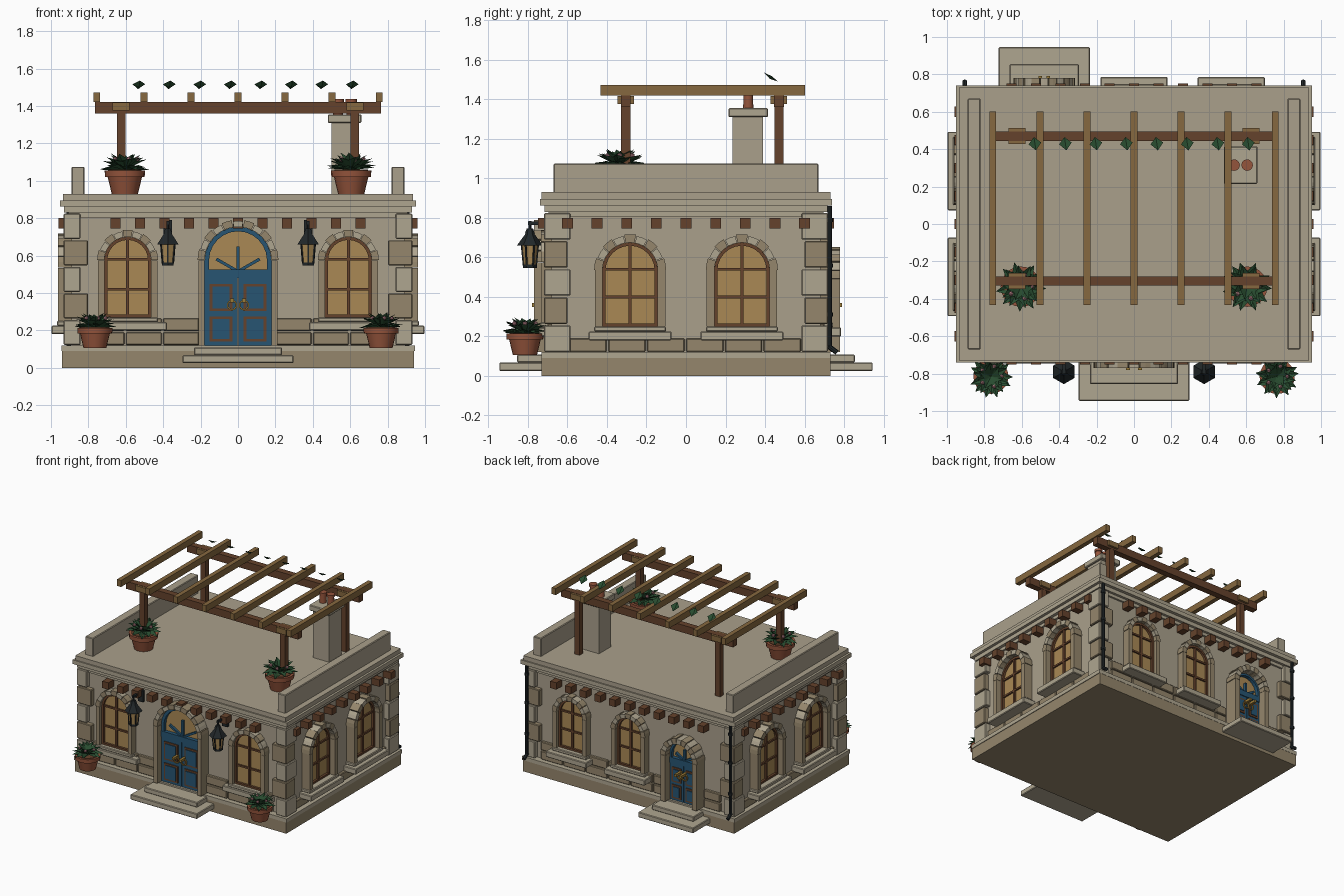
import bpy, bmesh, random
from math import sin, cos, pi, radians
from mathutils import Matrix, Vector

if "Cube" in bpy.data.objects:
    bpy.data.objects.remove(bpy.data.objects["Cube"])

random.seed(4)
COL = dict(wall=(.40, .35, .26), stone=(.43, .38, .28), dark_stone=(.30, .24, .15), wood=(.13, .055, .025),
           light_wood=(.24, .14, .05), glass=(.40, .25, .09), blue=(.02, .09, .17), terracotta=(.30, .09, .045),
           metal=(.015, .02, .022), leaf=(.022, .075, .03), pink=(.55, .25, .28), gold=(.33, .2, .04))
parts = {}
I = Matrix.Identity(4)


def get(name, mat):
    return parts.setdefault((name, mat), bmesh.new())


def box(name, mat, x0, x1, y0, y1, z0, z1, M=I):
    T = Matrix.Translation(((x0+x1)/2, (y0+y1)/2, (z0+z1)/2)) @ Matrix.Diagonal((abs(x1-x0), abs(y1-y0), abs(z1-z0), 1))
    bmesh.ops.create_cube(get(name, mat), size=1, matrix=M @ T)


def slab(name, mat, hx, hy, z0, z1):
    box(name, mat, -hx, hx, -hy, hy, z0, z1)


def prism(name, mat, pts, y0, y1, M=I):
    """Extrude an (x, z) outline from y0 to y1."""
    bm = get(name, mat)
    a, b = [[bm.verts.new(M @ Vector((x, y, z))) for x, z in pts] for y in (y0, y1)]
    n = len(pts)
    faces = [bm.faces.new(a), bm.faces.new(b[::-1])]
    faces += [bm.faces.new((a[i], b[i], b[(i+1) % n], a[(i+1) % n])) for i in range(n)]
    bmesh.ops.recalc_face_normals(bm, faces=faces)


def cone(name, mat, r0, r1, z0, z1, M=I, n=16):
    bmesh.ops.create_cone(get(name, mat), cap_ends=True, segments=n, radius1=r0, radius2=r1, depth=z1-z0,
                          matrix=M @ Matrix.Translation((0, 0, (z0+z1)/2)))


def arc(cx, cz, r, a0, a1, n):
    return [(cx+r*cos(a0+(a1-a0)*i/n), cz+r*sin(a0+(a1-a0)*i/n)) for i in range(n+1)]


def ring(name, mat, cx, cz, ri, ro, y0, y1, M, n=8, a0=0, a1=pi):
    prism(name, mat, arc(cx, cz, ro, a0, a1, n) + arc(cx, cz, ri, a1, a0, n), y0, y1, M)


def surround(cx, z0, zs, ri, ro, n, w, out, M):
    """Jambs and wedge stones of an arched opening; w is the wall face."""
    for s in (-1, 1):
        box("arch_jambs", "dark_stone", cx+s*ri, cx+s*(ro-.004), w+.01, w-out, z0, zs, M)
    for i in range(n):
        e = .012
        ring("arch_stones", "stone" if i % 2 else "dark_stone", cx, zs, ri, ro - .006*(i % 2), w+.01, w-out,
             M, 2, pi*i/n+e, pi*(i+1)/n-e)


def window(cx, z0, zs, ri, ro, w, out, sill, M):
    surround(cx, z0, zs, ri, ro, 9, w, out, M)
    prism("window_glass", "glass", [(cx-ri, z0), (cx+ri, z0)] + arc(cx, zs, ri, 0, pi, 14), w+.01, w-.012, M)
    f = ("window_bars", "wood")
    ring(*f, cx, zs, ri-.016, ri, w, w-.03, M, 12)
    for s in (-1, 1):
        box(*f, cx+s*(ri-.016), cx+s*ri, w, w-.03, z0, zs, M)
    box(*f, cx-ri, cx+ri, w, w-.03, z0, z0+.015, M)
    box(*f, cx-.008, cx+.008, w, w-.026, z0, zs+ri, M)
    for z in (z0+.15, zs+.005):
        box(*f, cx-ri, cx+ri, w, w-.024, z-.007, z+.007, M)
    hw, so = sill
    box("window_sills", "stone", cx-hw, cx+hw, w+.01, w-so, z0-.07, z0-.025, M)
    box("window_sills", "stone", cx-ro, cx+ro, w+.01, w-out-.005, z0-.025, z0, M)


def door(cx, zs, ri, ro, zt, w, out, M):
    z0 = .12
    surround(cx, z0, zs, ri, ro, 11, w, out, M)
    b = ("door_leaves", "blue")
    prism("door_fanlight", "glass", [(cx-ri, zt), (cx+ri, zt)] + arc(cx, zs, ri, 0, pi, 14), w+.01, w-.012, M)
    ring(*b, cx, zs, ri*.87, ri, w, w-.04, M, 12)
    box(*b, cx-ri, cx+ri, w, w-.042, zt-.035, zt+.01, M)
    for a in (30, 90, 150):
        R = M @ Matrix.Translation((cx, 0, zt)) @ Matrix.Rotation(-radians(a), 4, 'Y')
        box("door_fan_bars", "blue", 0, ri*.75, w, w-.03, -.008, .008, R)
    h = zt-.05-z0
    for s in (-1, 1):
        box(*b, cx+s*ri*.87, cx+s*ri, w, w-.04, zt, zs, M)
        box(*b, cx+s*.003, cx+s*ri, w, w-.035, z0, zt-.03, M)
        for f0, f1 in ((.06, .45), (.53, .95)):
            u0, u1 = cx+s*ri*.17, cx+s*ri*.85
            box("door_panel_frames", "wood", u0, u1, w-.03, w-.042, z0+h*f0, z0+h*f1, M)
            box("door_panels", "blue", u0+s*.014, u1-s*.014, w-.03, w-.048, z0+h*f0+.014, z0+h*f1-.014, M)
        # ring pull
        K = M @ Matrix.Translation((cx+s*ri*.18, 0, .335))
        ring("door_pulls", "gold", 0, 0, .02, .028, w-.05, w-.06, K, 16, 0, 2*pi)
        box("door_pulls", "gold", -.01, .01, w-.03, w-out-.01, .015, .035, K)
    # two steps
    for hw, d, a, c in ((ro+.08, .945, .025, .068), (ro+.02, .855, .068, .108)):
        box("door_steps", "stone", cx-hw, cx+hw, -.70, -d, a, c, M)


def leaf(M, L, w, bend):
    bm = get("plant_leaves", "leaf")
    v = [bm.verts.new(M @ Vector(p)) for p in ((0, 0, 0), (L*.5, w, L*.1), (L, 0, bend), (L*.5, -w, L*.1), (L*.5, 0, -.006))]
    for q in ((0, 4, 1), (1, 4, 2), (2, 4, 3), (3, 4, 0)):
        bm.faces.new([v[i] for i in q])


def potted_plant(x, y, z, s):
    M = Matrix.Translation((x, y, z)) @ Matrix.Scale(s, 4)
    t = ("plant_pots", "terracotta")
    cone(*t, .07, .093, 0, .095, M, 20)
    cone(*t, .106, .108, .09, .125, M, 20)
    cone("pot_soil", "wood", .09, .09, .12, .13, M)
    for tier, (n, tilt, L) in enumerate(((11, 8, .135), (10, 30, .13), (7, 52, .115))):
        for i in range(n):
            a = 2*pi*i/n + tier*.4 + random.uniform(-.15, .15)
            leaf(M @ Matrix.Translation((0, 0, .13)) @ Matrix.Rotation(a, 4, 'Z')
                 @ Matrix.Rotation(-radians(tilt+random.uniform(-6, 6)), 4, 'Y'), L, .034, -.01)
    for i in range(5):
        a = 2*pi*i/5
        F = M @ Matrix.Translation((.065*cos(a), .065*sin(a), .185))
        bmesh.ops.create_icosphere(get("flowers", "pink"), subdivisions=1, radius=.014, matrix=F)


# masonry body, plinth, cornice, parapets
slab("plinth", "dark_stone", .94, .73, 0, .09)
slab("plinth_lip", "stone", .945, .732, .09, .12)
slab("walls", "wall", .89, .68, .11, .87)
slab("wall_band", "stone", .905, .695, .805, .835)
slab("cornice_low", "stone", .93, .715, .83, .862)
slab("cornice_mid", "stone", .952, .74, .862, .895)
slab("roof_slab", "wall", .935, .73, .895, .93)
for s in (-1, 1):
    box("parapets", "wall", s*.82, s*.89, -.67, .67, .92, 1.075)
    # corner stones
    for t in (-1, 1):
        for i in range(5):
            a, b = (.13, .09) if i % 2 else (.09, .13)
            z = .122+i*.142
            box("corner_stones", "dark_stone" if i % 2 else "stone", s*(.932-a), s*.932, t*.60, t*.718, z, z+.134)
            box("corner_stones", "dark_stone" if i % 2 else "stone", s*.85, s*.932, t*(.715-b), t*.718, z, z+.134)

# four wall frames: rotation, wall face, half width, number of beam ends and spacing
F, R, B, L = [Matrix.Rotation(a*pi/2, 4, 'Z') for a in (0, 1, 2, 3)]
for M, w, hw, n, gap in ((F, -.68, .80, 11, .131), (R, -.89, .59, 9, .15), (B, -.68, .80, 11, .131), (L, -.89, .59, 9, .15)):
    for i in range(n):
        c = (i-(n-1)/2)*gap
        box("roof_beam_ends", "wood", c-.027, c+.027, w+.02, w-.07, .745, .80, M)
    # stone courses at the wall foot, left open at doors
    for row in range(2):
        z, k = .122+row*.075, round(hw*2/.19)
        if row and abs(w) > .8:
            continue
        for i in range(k):
            u0, u1 = -hw+2*hw*i/k, -hw+2*hw*(i+1)/k-.008
            lo, hi = {0: (-.2, .2), 2: (.30, .65)}.get((F, R, B, L).index(M), (9, 9)) if abs(w) < .8 else (9, 9)
            segs = [(u0, min(u1, lo)), (max(u0, hi), u1)] if lo < 9 else [(u0, u1)]
            for p, q in segs:
                if q-p > .02:
                    box("foot_stones", "dark_stone", p, q, w+.01, w-.022, z, z+.068, M)

# windows and doors
for x in (-.59, .59):
    window(x, .27, .575, .125, .163, -.68, .055, (.21, .065), F)
for M in (R, L):
    for x in (-.283, .283):
        window(x, .25, .535, .14, .182, -.89, .073, (.21, .107), M)
for x in (0, -.52):
    window(x, .27, .56, .115, .153, -.68, .06, (.18, .105), B)
door(0, .575, .178, .216, .515, -.68, .09, F)
door(.48, .49, .12, .165, .45, -.68, .10, B)

# wall lanterns
for s in (-1, 1):
    M = Matrix.Translation((s*.375, -.79, 0))
    m = ("lantern_frames", "metal")
    cone("lantern_glass", "glass", .032, .042, .56, .665, M, 6)
    cone(*m, .036, .036, .547, .563, M, 6)
    cone(*m, .066, .022, .66, .72, M, 6)
    cone(*m, .026, .016, .72, .745, M, 6)
    cone(*m, .007, .007, .74, .785, M, 6)
    box(*m, -.008, .008, -.01, .11, .765, .782, M)
    box(*m, -.022, .022, .085, .112, .70, .79, M)
    for i in range(6):
        Q = M @ Matrix.Rotation(i*pi/3, 4, 'Z') @ Matrix.Translation((0, .037, .61)) @ Matrix.Rotation(-.095, 4, 'X')
        box(*m, -.004, .004, -.004, .004, -.053, .053, Q)

# drain pipes on the back corners
for s in (-1, 1):
    M = Matrix.Translation((s*.905, .728, 0))
    cone("drain_pipes", "metal", .012, .012, .14, .86, M, 8)
    cone("drain_pipes", "metal", .013, .013, -.01, .045, M @ Matrix.Translation((0, 0, .145)) @ Matrix.Rotation(-2.2, 4, 'X'), 8)
    for z in (.3, .55, .78):
        cone("drain_pipes", "metal", .017, .017, z, z+.02, M, 8)

# pergola
for y in (-.305, .47):
    for s in (-1, 1):
        box("pergola_posts", "wood", s*.602, s*.648, y-.023, y+.023, .93, 1.37)
        box("pergola_brackets", "light_wood", s*.58, s*.67, y-.042, y+.042, 1.375, 1.418)
    box("pergola_beams", "wood", -.765, .765, y-.025, y+.025, 1.36, 1.42)
for i in range(-3, 4):
    box("pergola_rafters", "light_wood", i*.2515-.018, i*.2515+.018, -.433, .602, 1.42, 1.472)
for i in range(8):
    leaf(Matrix.Translation((-.535+i*.163, .465, 1.49)) @ Matrix.Rotation(-pi/2+.15, 4, 'Z') @ Matrix.Rotation(-.45, 4, 'Y'),
         .085, .034, .01)

# chimney with two clay flues
box("chimney", "wall", .50, .645, .235, .39, .92, 1.31)
box("chimney_cap", "stone", .48, .66, .215, .415, 1.31, 1.355)
for x in (.535, .605):
    M = Matrix.Translation((x, .315, 0))
    cone("chimney_flues", "terracotta", .026, .024, 1.35, 1.42, M, 12)
    cone("chimney_flues", "terracotta", .031, .031, 1.42, 1.438, M, 12)

# potted plants
for s in (-1, 1):
    potted_plant(s*.605, -.335, .93, 1)
    potted_plant(s*.765, -.815, .105, .87)

# turn every collected part into an object
for (name, mat), bm in parts.items():
    me = bpy.data.meshes.new(name)
    bm.to_mesh(me)
    bm.free()
    m = bpy.data.materials.get(mat) or bpy.data.materials.new(mat)
    m.diffuse_color = (*COL[mat], 1)
    m.use_nodes = True
    m.node_tree.nodes["Principled BSDF"].inputs["Base Color"].default_value = m.diffuse_color
    me.materials.append(m)
    ob = bpy.data.objects.new(name, me)
    bpy.context.collection.objects.link(ob)
    if name in ("plant_pots", "chimney_flues", "drain_pipes"):
        me.shade_smooth()
        me.set_sharp_from_angle(angle=radians(35))
    if name in ("corner_stones", "foot_stones", "window_sills", "door_steps", "parapets", "chimney_cap"):
        bv = ob.modifiers.new("bevel", 'BEVEL')
        bv.width, bv.segments = .005, 1
